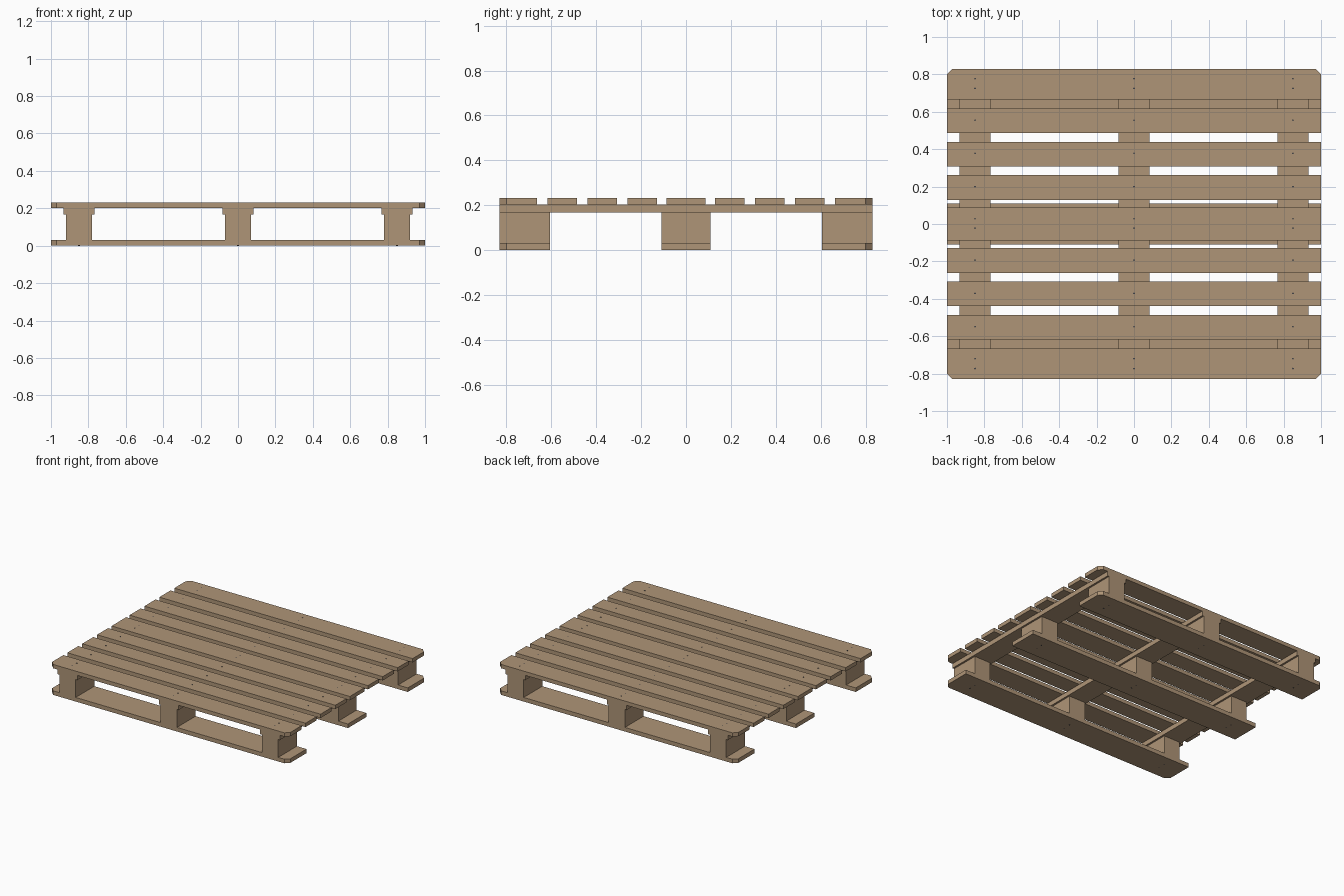
import bpy, bmesh

if "Cube" in bpy.data.objects:
    bpy.data.objects.remove(bpy.data.objects["Cube"])

def material(name, rgb):
    m = bpy.data.materials.new(name)
    m.diffuse_color = (*rgb, 1)
    m.use_nodes = True
    m.node_tree.nodes["Principled BSDF"].inputs["Base Color"].default_value = m.diffuse_color
    return m

WOOD = material("pale wood", (0.43, 0.30, 0.185))
STEEL = material("dark nail steel", (0.06, 0.06, 0.065))

def prism(name, outline, z0, z1, mat=WOOD):
    """Extrude a flat outline from z0 up to z1."""
    bm = bmesh.new()
    face = bm.faces.new([bm.verts.new((x, y, z0)) for x, y in outline])
    out = bmesh.ops.extrude_face_region(bm, geom=[face])
    verts = [v for v in out["geom"] if isinstance(v, bmesh.types.BMVert)]
    bmesh.ops.translate(bm, verts=verts, vec=(0, 0, z1 - z0))
    bmesh.ops.recalc_face_normals(bm, faces=bm.faces)
    me = bpy.data.meshes.new(name)
    bm.to_mesh(me)
    bm.free()
    me.materials.append(mat)
    ob = bpy.data.objects.new(name, me)
    bpy.context.collection.objects.link(ob)
    return ob

def plank(name, x0, x1, y0, y1, z0, z1):
    return prism(name, [(x0, y0), (x1, y0), (x1, y1), (x0, y1)], z0, z1)

def edge_plank(name, side, inner, z0, z1, c=0.03):
    """Full-width outer board with its two outer corners cut off."""
    o = 0.83
    pts = [(-1, inner), (1, inner), (1, o - c), (1 - c, o), (-1 + c, o), (-1, o - c)]
    return prism(name, [(x, y * side) for x, y in pts], z0, z1)

def nail(name, x, y, z0, z1, r=0.005):
    pts = [(r, 0), (r * .7, r * .7), (0, r), (-r * .7, r * .7),
           (-r, 0), (-r * .7, -r * .7), (0, -r), (r * .7, -r * .7)]
    prism(name, [(x + a, y + b) for a, b in pts], z0, z1, STEEL)

# heights of the four layers
H_BASE, H_BLOCK, H_STRINGER, H_TOP = 0.031, 0.167, 0.202, 0.231
COLUMNS = (-0.85, 0, 0.85)

# bottom boards and deck boards
plank("bottom_board_middle", -1, 1, -0.11, 0.11, 0, H_BASE)
plank("deck_board_middle", -1, 1, -0.087, 0.087, H_STRINGER, H_TOP)
for s, side in ((-1, "front"), (1, "back")):
    edge_plank(f"bottom_board_{side}", s, 0.607, 0, H_BASE)
    edge_plank(f"deck_board_{side}", s, 0.665, H_STRINGER, H_TOP)
    for i, y in enumerate((0.195, 0.373, 0.552)):
        plank(f"deck_board_{side}_{i + 1}", -1, 1, s * y - 0.066, s * y + 0.066,
              H_STRINGER, H_TOP)

# stringers and spacer blocks
for i, x in enumerate(COLUMNS):
    plank(f"stringer_{i + 1}", x - 0.083, x + 0.083, -0.83, 0.83, H_BLOCK, H_STRINGER)
    for j, (y0, y1) in enumerate(((-0.83, -0.607), (-0.11, 0.11), (0.607, 0.83))):
        plank(f"block_{i + 1}_{j + 1}", x - 0.069, x + 0.069, y0, y1, H_BASE, H_BLOCK)

# nail heads on the deck and underneath
deck_y = [0.777, 0.725, 0.555, 0.378, 0.2, 0.028, -0.022,
          -0.193, -0.371, -0.549, -0.72, -0.773]
for x in COLUMNS:
    for y in deck_y:
        nail("deck_nail", x, y, H_TOP - 0.005, H_TOP + 0.001)
    for y in (-0.745, -0.69, -0.025, 0.025, 0.69, 0.745):
        nail("bottom_nail", x, y, -0.001, 0.005)
for ob in list(bpy.data.objects):
    if ob.name.startswith("bottom_nail"):
        for v in ob.data.vertices:
            v.co.z = max(v.co.z, 0.0) if v.co.z > 0 else -0.0005
